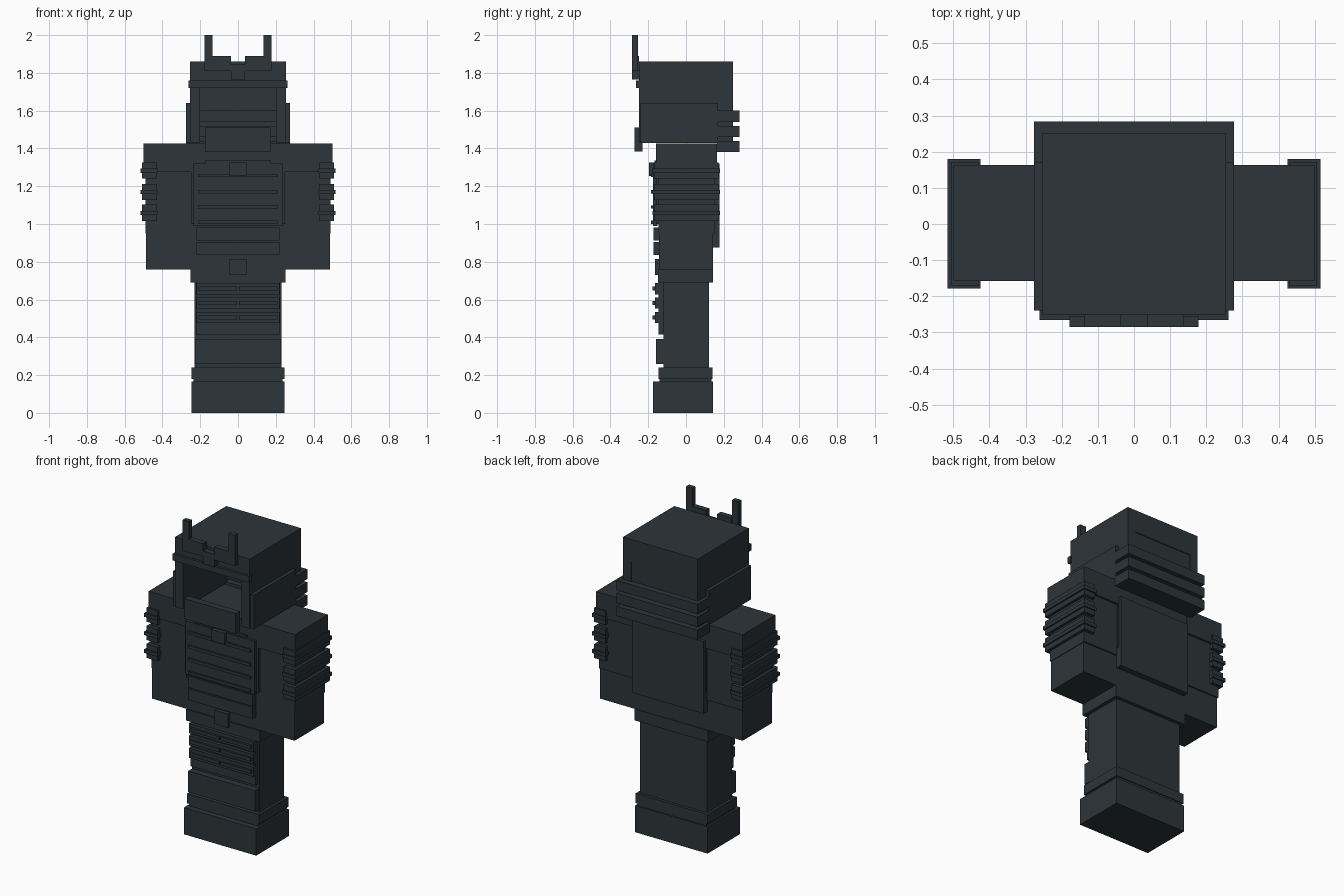
import bpy
import bmesh

mat = bpy.data.materials.new("dark slate")
mat.diffuse_color = (0.027, 0.035, 0.041, 1)


def part(name, *boxes):
    """One object made of boxes given as (x0, x1, y0, y1, z0, z1)."""
    bm = bmesh.new()
    for x0, x1, y0, y1, z0, z1 in boxes:
        cube = bmesh.ops.create_cube(bm, size=1)
        for v in cube["verts"]:
            v.co = ((x0 + x1) / 2 + v.co.x * (x1 - x0),
                    (y0 + y1) / 2 + v.co.y * (y1 - y0),
                    (z0 + z1) / 2 + v.co.z * (z1 - z0))
    mesh = bpy.data.meshes.new(name)
    bm.to_mesh(mesh)
    bm.free()
    mesh.materials.append(mat)
    ob = bpy.data.objects.new(name, mesh)
    bpy.context.collection.objects.link(ob)
    return ob


def mid(w, y0, y1, z0, z1):
    """Box centred on x = 0 with half width w."""
    return (-w, w, y0, y1, z0, z1)


def pair(x0, x1, *rest):
    """The same box on both sides."""
    return [(x0, x1, *rest), (-x1, -x0, *rest)]


# Boots and legs
part("boots", mid(0.247, -0.175, 0.142, 0, 0.165), mid(0.235, -0.14, 0.135, 0.165, 0.18))
part("boot_cuff", mid(0.245, -0.145, 0.14, 0.18, 0.24))
part("legs", mid(0.23, -0.12, 0.122, 0.24, 0.69))
part("shin_plate", mid(0.228, -0.16, -0.12, 0.26, 0.39))
part("thigh_panel", mid(0.222, -0.145, -0.12, 0.415, 0.69))
for z in (0.505, 0.582, 0.658):
    part("thigh_band", mid(0.22, -0.165, -0.145, z - 0.03, z + 0.03))
    part("thigh_ribs", *pair(0.006, 0.21, -0.178, -0.165, z - 0.01, z + 0.01))

# Torso
part("torso", mid(0.25, -0.14, 0.14, 0.69, 1.0), mid(0.25, -0.158, 0.16, 1.0, 1.425))
part("belt", mid(0.252, -0.147, 0.144, 0.69, 0.76))
part("belt_buckle", mid(0.045, -0.163, -0.14, 0.73, 0.815))
for z in (0.835, 0.912):
    part("belly_plate", mid(0.22, -0.172, -0.14, z, z + 0.07))
part("chest_plate", mid(0.236, -0.175, -0.15, 0.99, 1.32))
for z in (1.01, 1.09, 1.17, 1.257):
    part("chest_rib", mid(0.212, -0.186, -0.17, z - 0.009, z + 0.009))
part("chest_clasp", mid(0.045, -0.195, -0.17, 1.255, 1.325))
part("collar_plate", mid(0.175, -0.168, -0.15, 1.32, 1.335))
part("back_plate", mid(0.245, 0.14, 0.177, 0.875, 1.32))

# Arms
part("upper_arms", *pair(0.25, 0.5, -0.158, 0.163, 1.275, 1.425),
     *pair(0.25, 0.49, -0.145, 0.15, 0.95, 1.275))
part("forearms", *pair(0.25, 0.486, -0.142, 0.142, 0.76, 0.95))
for z in (1.06, 1.17, 1.283):
    part("arm_band", *pair(0.43, 0.507, -0.17, 0.172, z - 0.043, z + 0.043))
    part("arm_ridge", *pair(0.425, 0.516, -0.178, 0.18, z - 0.012, z + 0.01))

# Hollow helmet with an open face
part("helmet_top", mid(0.255, -0.25, 0.25, 1.72, 1.86))
part("helmet_sides", *pair(0.2, 0.255, -0.25, 0.25, 1.43, 1.72))
part("helmet_back", mid(0.2, 0.2, 0.245, 1.43, 1.72))
part("cheek_flaps", *pair(0.255, 0.276, -0.24, 0.17, 1.43, 1.64))
for z in (1.38, 1.46, 1.54):
    part("neck_guard", mid(0.276, 0.165, 0.283, z, z + 0.06))
part("jaw_plate", mid(0.175, -0.272, -0.23, 1.385, 1.51))
part("brow_band", mid(0.262, -0.265, -0.24, 1.72, 1.76))

# Horned crest
part("crest", *pair(0.135, 0.178, -0.285, -0.255, 1.81, 2.0),
     *pair(0.038, 0.135, -0.285, -0.25, 1.81, 1.89),
     mid(0.038, -0.285, -0.25, 1.765, 1.845))
